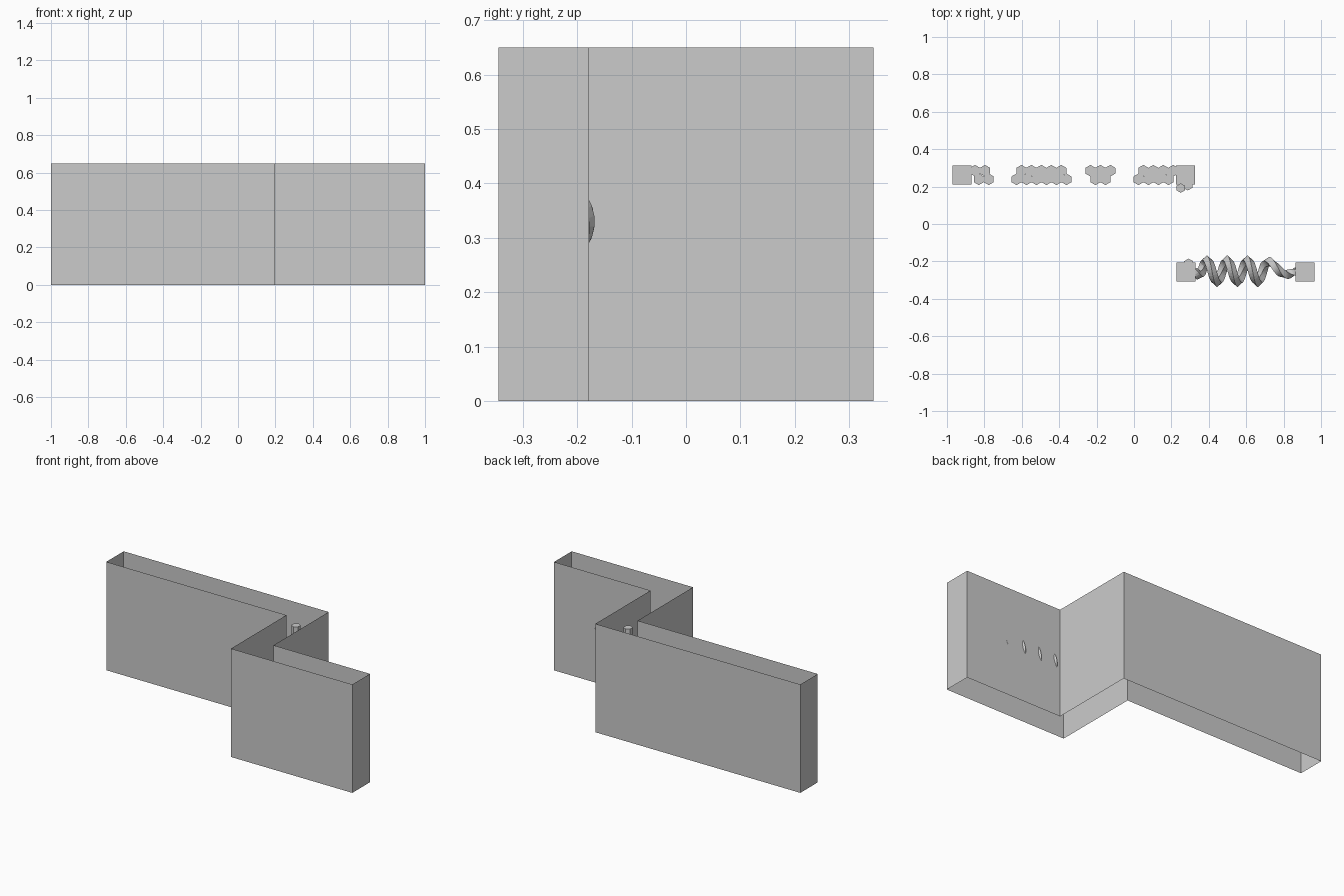
import bpy, bmesh, math
from mathutils import Vector

if "Cube" in bpy.data.objects:
    bpy.data.objects.remove(bpy.data.objects["Cube"])

MID = 0.33      # height of the course


def make(name, bm):
    bmesh.ops.recalc_face_normals(bm, faces=bm.faces)
    me = bpy.data.meshes.new(name)
    bm.to_mesh(me)
    bm.free()
    ob = bpy.data.objects.new(name, me)
    bpy.context.collection.objects.link(ob)
    return ob


def prism(bm, pts, z0, z1):
    lo = [bm.verts.new((x, y, z0)) for x, y in pts]
    hi = [bm.verts.new((x, y, z1)) for x, y in pts]
    n = len(pts)
    for i in range(n):
        j = (i + 1) % n
        bm.faces.new((lo[i], lo[j], hi[j], hi[i]))
    bm.faces.new(lo[::-1])
    bm.faces.new(hi)


def hexagon(x, y, s=0.0308):
    return [(x + s * math.cos(math.pi * (k / 3 + 1 / 6)),
             y + s * math.sin(math.pi * (k / 3 + 1 / 6))) for k in range(6)]


# Boundary wall: open S-shaped sheet, no top or bottom
outline = [(-1, .18), (.195, .18), (.195, -.345), (1, -.345),
           (1, -.178), (.36, -.178), (.36, .345), (-1, .345)]
bm = bmesh.new()
lo = [bm.verts.new((x, y, 0)) for x, y in outline]
hi = [bm.verts.new((x, y, .65)) for x, y in outline]
for i in range(8):
    j = (i + 1) % 8
    bm.faces.new((lo[i], lo[j], hi[j], hi[i]))
make("boundary_wall", bm)

# Square platforms
for name, x, y in (("start_platform", -.92, .263), ("corner_platform", .275, .263),
                   ("second_platform", .277, -.257), ("end_platform", .915, -.257)):
    bm = bmesh.new()
    h = .051
    prism(bm, [(x - h, y - h), (x + h, y - h), (x + h, y + h), (x - h, y + h)],
          MID - .02, MID + .02)
    make(name, bm)

# Hexagon stepping groups: (first x, count) for the back row and the front row
W = 0.0533
groups = ((-.85, 2, -.83, 2), (-.602, 5, -.628, 6), (-.233, 3, -.206, 2), (.05, 4, .024, 4))
for n, (xu, nu, xl, nl) in enumerate(groups):
    bm = bmesh.new()
    for k in range(nu):
        prism(bm, hexagon(xu + k * W, .285), MID - .02, MID + .02)
    for k in range(nl):
        prism(bm, hexagon(xl + k * W, .239), MID - .02, MID + .02)
    make(f"hexagon_steps_{n + 1}", bm)

# Tall hexagonal post and low hexagons beside the corner platforms
for name, x, y, s, z1 in (("tall_post", .25, .192, .025, .6),
                          ("corner_hexagon", .287, .21, .0308, MID + .02),
                          ("second_hexagon", .292, -.213, .028, MID + .02)):
    bm = bmesh.new()
    prism(bm, hexagon(x, y, s), MID - .02, z1)
    make(name, bm)

# Spiral walkway: square section swept round the x axis, straightening at the ends
bm = bmesh.new()
N, CY = 140, -.2525


def centre(x):
    if x < .70:
        a = (x - .39) / .1085 * math.tau
    else:
        a = (.70 - .39) / .1085 * math.tau + (x - .70) / .2 * math.tau
    r = .06 * min(1, max(0, (x - .325) / .05)) * min(1, max(.1, (.87 - x) / .17))
    return Vector((x, CY + r * math.cos(a), MID + r * math.sin(a))), a


rings = []
for i in range(N + 1):
    x = .325 + (.87 - .325) * i / N
    c, a = centre(x)
    tan = (centre(x + .001)[0] - centre(x - .001)[0]).normalized()
    out = Vector((0, math.cos(a), math.sin(a)))
    out = (out - tan * out.dot(tan)).normalized()
    side = tan.cross(out)
    rings.append([bm.verts.new(c + out * .0245 * math.cos(t) + side * .0245 * math.sin(t))
                  for t in (0, math.pi / 2, math.pi, 3 * math.pi / 2)])
for a, b in zip(rings, rings[1:]):
    for k in range(4):
        m = (k + 1) % 4
        bm.faces.new((a[k], a[m], b[m], b[k]))
bm.faces.new(rings[0])
bm.faces.new(rings[-1])
make("spiral_walkway", bm)
